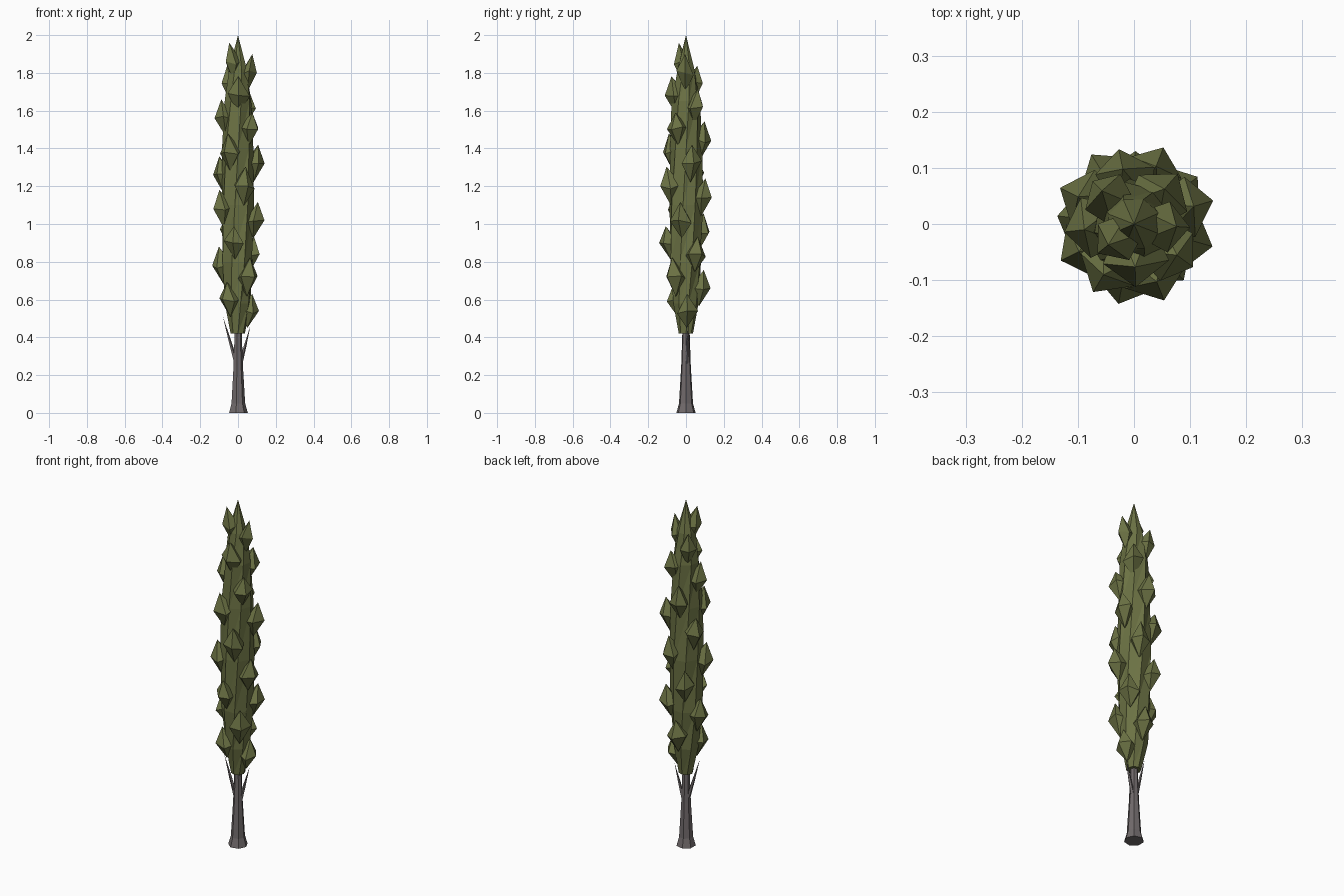
import bpy, bmesh, math, random
from mathutils import Vector

if "Cube" in bpy.data.objects:
    bpy.data.objects.remove(bpy.data.objects["Cube"])

random.seed(4)

def material(name, rgb):
    m = bpy.data.materials.new(name)
    m.diffuse_color = (*rgb, 1)
    m.use_nodes = True
    m.node_tree.nodes["Principled BSDF"].inputs["Base Color"].default_value = m.diffuse_color
    return m

LEAF = material("olive leaf", (0.15, 0.17, 0.058))
BARK = material("grey bark", (0.165, 0.145, 0.148))

def finish(name, bm, mat):
    bmesh.ops.recalc_face_normals(bm, faces=bm.faces)
    me = bpy.data.meshes.new(name)
    bm.to_mesh(me)
    bm.free()
    me.materials.append(mat)
    ob = bpy.data.objects.new(name, me)
    bpy.context.collection.objects.link(ob)
    return ob

def loft(name, rings, sides, mat, jitter=0.0, twist=0.0):
    """Skin horizontal rings (x, y, z, radius); radius 0 makes a point."""
    bm = bmesh.new()
    prev = None
    for k, (x, y, z, r) in enumerate(rings):
        ring = []
        for i in range(sides if r else 1):
            a = math.tau * i / sides + twist * k
            q = r * (1 + random.uniform(-jitter, jitter))
            ring.append(bm.verts.new((x + q * math.cos(a), y + q * math.sin(a), z)))
        if prev:
            for i in range(sides):
                j = (i + 1) % sides
                if len(ring) == 1:
                    bm.faces.new((prev[i], prev[j], ring[0]))
                elif len(prev) == 1:
                    bm.faces.new((prev[0], ring[j], ring[i]))
                else:
                    bm.faces.new((prev[i], prev[j], ring[j]))
                    bm.faces.new((prev[i], ring[j], ring[i]))
        elif len(ring) > 1:
            bm.faces.new(ring[::-1])
        prev = ring
    if len(prev) > 1:
        bm.faces.new(prev)
    return finish(name, bm, mat)

# Trunk with flared foot, running up into the crown
loft("trunk", [(0, 0, 0, .052), (0, 0, .05, .038), (0, 0, .25, .026),
               (0, 0, .45, .019), (0, 0, .7, .01)], 7, BARK)

# Small side branches
for n, (start, end) in enumerate([((-.012, 0, .27), (-.08, -.012, .51)),
                                  ((.012, .005, .26), (.065, .012, .46))]):
    s, e = Vector(start), Vector(end)
    m = s.lerp(e, .45)
    loft(f"branch_{n + 1}", [(*s, .012), (*m, .008), (*e, 0)], 5, BARK)

# Crown core: slim spindle
loft("crown_core", [(0, 0, z, r) for z, r in
     [(.42, .038), (.58, .07), (.8, .084), (1.1, .088), (1.4, .086),
      (1.65, .074), (1.82, .05), (2.0, 0)]], 8, LEAF, .06, .2)

# Leaf clumps: five-sided diamonds on a golden-angle spiral
def reach(z):
    """Outermost radius of the crown at height z."""
    pts = [(.5, .105), (.66, .13), (.9, .145), (1.32, .147), (1.56, .125), (1.8, .1), (1.9, .072)]
    for (z0, r0), (z1, r1) in zip(pts, pts[1:]):
        if z <= z1:
            return r0 + (r1 - r0) * (z - z0) / (z1 - z0)
    return pts[-1][1]

for i in range(23):
    z = .54 + .06 * i
    a = math.radians(4 - 137.5 * i)
    out = Vector((math.cos(a), math.sin(a), 0))
    side = Vector((-out.y, out.x, 0))
    w = .058 if z < 1.7 else .046
    c = out * (reach(z) - w) + Vector((0, 0, z))
    h = random.uniform(.088, .105)
    bm = bmesh.new()
    top = bm.verts.new(c + out * .022 + Vector((0, 0, h)))
    bottom = bm.verts.new(c - out * .004 - Vector((0, 0, h)))
    ring = []
    for k in range(5):
        t = math.tau * k / 5 + random.uniform(-.15, .15) * (k > 0)
        q = w * (1 if k == 0 else random.uniform(.9, 1.08))
        lift = Vector((0, 0, random.uniform(-.015, .015) * (k > 0)))
        ring.append(bm.verts.new(c + (out * math.cos(t) + side * math.sin(t)) * q + lift))
    for k in range(5):
        p, q = ring[k], ring[(k + 1) % 5]
        bm.faces.new((p, q, top))
        bm.faces.new((q, p, bottom))
    finish(f"leaf_clump_{i + 1}", bm, LEAF)
